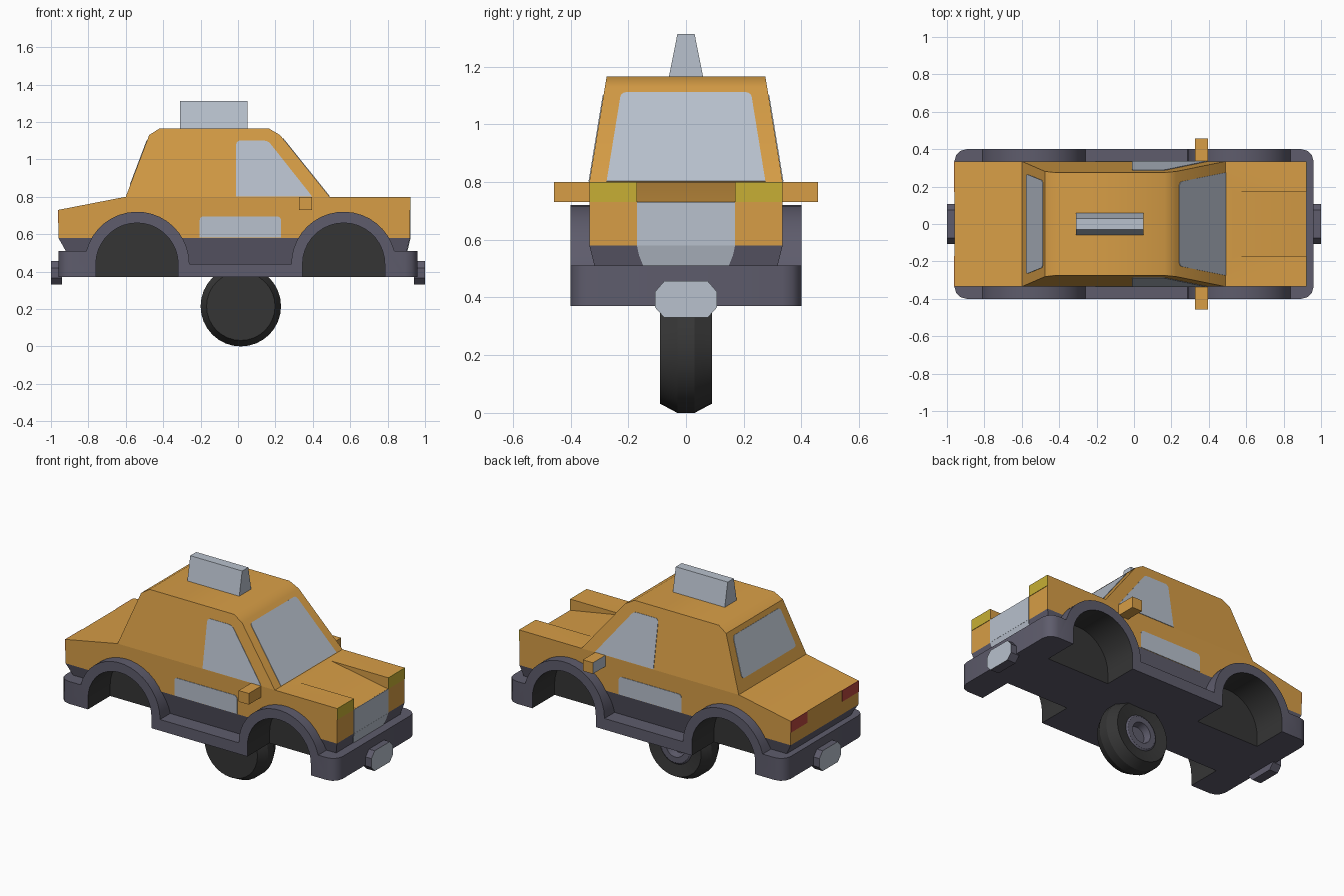
import bpy, bmesh, math
from mathutils import Vector

cube = bpy.data.objects.get("Cube")
if cube:
    bpy.data.objects.remove(cube, do_unlink=True)


def material(name, r, g, b):
    m = bpy.data.materials.new(name)
    m.use_nodes = True
    m.diffuse_color = (r, g, b, 1)
    m.node_tree.nodes["Principled BSDF"].inputs["Base Color"].default_value = (r, g, b, 1)
    return m


ORANGE = material("taxi orange", 0.68, 0.34, 0.061)
DARK = material("dark trim", 0.112, 0.107, 0.15)
GREY = material("light grey", 0.48, 0.533, 0.61)
BLACK = material("rubber black", 0.036, 0.036, 0.036)
YELLOW = material("lamp yellow", 0.57, 0.43, 0.035)
RED = material("lamp red", 0.5, 0.065, 0.05)


def finish(name, bm, *mats):
    bmesh.ops.recalc_face_normals(bm, faces=bm.faces)
    mesh = bpy.data.meshes.new(name)
    bm.to_mesh(mesh)
    bm.free()
    ob = bpy.data.objects.new(name, mesh)
    bpy.context.collection.objects.link(ob)
    for m in mats:
        mesh.materials.append(m)
    return ob


def smooth(ob, angle=35):
    bpy.ops.object.select_all(action='DESELECT')
    ob.select_set(True)
    bpy.context.view_layer.objects.active = ob
    bpy.ops.object.shade_smooth_by_angle(angle=math.radians(angle))


def paint(ob, rule, index=1):
    for f in ob.data.polygons:
        if rule(f):
            f.material_index = index


def loft(name, rings, *mats):
    """Closed solid through rings that have equal point counts."""
    bm = bmesh.new()
    loops = [[bm.verts.new(p) for p in ring] for ring in rings]
    n = len(loops[0])
    for a, b in zip(loops, loops[1:]):
        for i in range(n):
            j = (i + 1) % n
            bm.faces.new((a[i], a[j], b[j], b[i]))
    bm.faces.new(loops[0])
    bm.faces.new(loops[-1])
    return finish(name, bm, *mats)


def prism_y(name, pts, y0, y1, *mats):
    return loft(name, [[(x, y, z) for x, z in pts] for y in (y0, y1)], *mats)


def prism_x(name, pts, x0, x1, *mats):
    return loft(name, [[(x, y, z) for y, z in pts] for x in (x0, x1)], *mats)


def rect(x0, x1, y0, y1, z):
    return [(x0, y0, z), (x1, y0, z), (x1, y1, z), (x0, y1, z)]


def plate(name, pts, mat, soft=(), radius=0.02):
    """Thin plate straddling a surface, with chosen corners rounded."""
    bm = bmesh.new()
    verts = [bm.verts.new(p) for p in pts]
    bm.faces.new(verts)
    if soft:
        bmesh.ops.bevel(bm, geom=[verts[i] for i in soft], offset=radius,
                        segments=3, profile=0.5, affect='VERTICES')
    bm.normal_update()
    f = bm.faces[:][0]
    n = f.normal.copy()
    ring = [v.co.copy() for v in f.verts]
    bm.free()
    return loft(name, [[p + n * d for p in ring] for d in (-0.003, 0.003)], mat)


def cut(ob, cutters):
    for c in cutters:
        mod = ob.modifiers.new("cut", 'BOOLEAN')
        mod.operation, mod.solver, mod.object = 'DIFFERENCE', 'EXACT', c
        bpy.context.view_layer.objects.active = ob
        bpy.ops.object.modifier_apply(modifier=mod.name)
    for c in cutters:
        bpy.data.objects.remove(c, do_unlink=True)


AXLES, AXLE_Z, WELL_R, ARCH_R = (-0.54, 0.565), 0.44, 0.22, 0.28


def arc(cx, r, start=math.pi, end=0.0, n=18):
    angles = [start + (end - start) * i / n for i in range(n + 1)]
    return [(cx + r * math.cos(a), AXLE_Z + r * math.sin(a)) for a in angles]


def well_cutters(r, inner):
    made = []
    for cx in AXLES:
        pts = arc(cx, r) + [(cx + r, 0.3), (cx - r, 0.3)]
        for s in (-1, 1):
            made.append(prism_y("well_cutter", pts, s * inner, s * 0.5))
    return made


# Chassis with bumpers, sills, arches and wheel wells
lip = math.asin((0.51 - AXLE_Z) / ARCH_R)
outline = [(-0.96, 0.37), (-0.96, 0.51)]
outline += arc(AXLES[0], ARCH_R, math.pi - lip, 0) + arc(AXLES[1], ARCH_R, math.pi, lip)
outline += [(0.96, 0.51), (0.96, 0.37)]
chassis = prism_y("chassis", outline, -0.4, 0.4, DARK, BLACK)
bm = bmesh.new()
bm.from_mesh(chassis.data)
corners = [e for e in bm.edges if all(abs(v.co.x) > 0.95 for v in e.verts)
           and abs(e.verts[0].co.z - e.verts[1].co.z) > 0.1]
bmesh.ops.bevel(bm, geom=corners, offset=0.065, segments=3, profile=0.5, affect='EDGES')
bm.to_mesh(chassis.data)
bm.free()
cut(chassis, well_cutters(WELL_R, 0.18))
paint(chassis, lambda f: abs(f.center.y) < 0.395 and min(
    math.hypot(f.center.x - cx, f.center.z - AXLE_Z) for cx in AXLES) < 0.235)
smooth(chassis)

# Tapered dark lower body
lower = loft("lower_body", [rect(-0.87, 0.88, -0.295, 0.295, 0.42),
                            rect(-0.96, 0.92, -0.335, 0.335, 0.58)], DARK)
cut(lower, well_cutters(0.24, 0.16))

# Main body with a sloping channel in the hood
body = prism_y("body", [(-0.96, 0.58), (0.92, 0.58), (0.92, 0.8), (0.49, 0.8),
                        (-0.6, 0.8), (-0.96, 0.73)], -0.335, 0.335, ORANGE)
channel = prism_y("channel_cutter", [(0.53, 0.8), (0.53, 0.9), (1.0, 0.9), (1.0, 0.716)],
                  -0.17, 0.17)
cut(body, [channel] + well_cutters(0.24, 0.16))
smooth(body, 20)


# Cabin
def side_y(z):
    return 0.335 - (z - 0.8) * 0.164


def front_x(z):
    return 0.49 - (z - 0.8) * 0.803


def rear_x(z):
    return -0.6 + (z - 0.8) * 0.379


cabin = loft("cabin", [rect(x0, x1, -side_y(z), side_y(z), z) for x0, x1, z in
                       ((-0.6, 0.49, 0.8), (-0.475, 0.225, 1.13), (-0.42, 0.165, 1.165))],
             ORANGE)
smooth(cabin)

# Windscreen and rear window
for name, fx, z0, z1, w0, w1, soft in (
        ("windscreen", front_x, 0.802, 1.11, 0.275, 0.225, (2, 3)),
        ("rear_window", rear_x, 0.866, 1.10, 0.268, 0.232, (0, 1, 2, 3))):
    plate(name, [(fx(z0), -w0, z0), (fx(z0), w0, z0),
                 (fx(z1), w1, z1), (fx(z1), -w1, z1)], GREY, soft)

# Parts on both sides
for s, side in ((1, "left"), (-1, "right")):
    window = [(-0.01, 0.802), (0.395, 0.802), (0.37, 0.835), (0.16, 1.10), (-0.01, 1.10)]
    plate(side + "_window", [(x, s * side_y(z), z) for x, z in window], GREY, (3, 4))
    plate(side + "_door_panel", [(x, s * 0.335, z) for x, z in (
        (-0.205, 0.582), (0.23, 0.582), (0.23, 0.695), (-0.205, 0.695))], GREY, (2, 3))
    mirror = prism_y(side + "_mirror", [(0.325, 0.73), (0.395, 0.73), (0.395, 0.8),
                                        (0.325, 0.8)], s * 0.32, s * 0.457, ORANGE, GREY)
    paint(mirror, lambda f: f.normal.x < -0.9)
    for name, x, z0, z1, mat in (("headlight", 0.92, 0.73, 0.8, YELLOW),
                                 ("tail_light", -0.96, 0.66, 0.73, RED)):
        a, b = s * 0.172, s * 0.335
        plate(side + "_" + name, [(x, a, z0), (x, b, z0), (x, b, z1), (x, a, z1)], mat)

# Grille, upright above and sloped below
plate("grille", [(0.92, -0.17, 0.58), (0.92, 0.17, 0.58),
                 (0.92, 0.17, 0.73), (0.92, -0.17, 0.73)], GREY)
plate("lower_grille", [(0.903, -0.148, 0.51), (0.903, 0.148, 0.51), (0.912, 0.163, 0.547),
                       (0.92, 0.17, 0.58), (0.92, -0.17, 0.58), (0.912, -0.163, 0.547)], GREY)

# Bumper pads with pale faces
pad = [(-0.107, 0.365), (-0.075, 0.33), (0.075, 0.33), (0.107, 0.365),
       (0.107, 0.42), (0.075, 0.457), (-0.075, 0.457), (-0.107, 0.42)]
for s, end in ((1, "front"), (-1, "rear")):
    ob = prism_x(end + "_bumper_pad", pad, s * 0.94, s, DARK, GREY)
    paint(ob, lambda f: f.normal.x * s > 0.9)

# Roof sign
loft("roof_sign", [rect(-0.31, 0.05, -0.06, 0.06, 1.16),
                   rect(-0.31, 0.05, -0.03, 0.03, 1.312)], GREY)

# Single wheel, with its hub on the left face
bm = bmesh.new()
profile = [(0, -0.09), (0.183, -0.09), (0.215, -0.03), (0.215, 0.03), (0.183, 0.09),
           (0.11, 0.078), (0.1, 0.085), (0.065, 0.085), (0.055, 0.04), (0, 0.04)]
centre = Vector((0.015, 0, 0.215))
verts = [bm.verts.new(centre + Vector((r, y, 0))) for r, y in profile]
edges = [bm.edges.new(pair) for pair in zip(verts, verts[1:])]
bmesh.ops.spin(bm, geom=verts + edges, cent=centre, axis=(0, 1, 0),
               angle=math.tau, steps=32)
bmesh.ops.remove_doubles(bm, verts=bm.verts, dist=0.0005)
wheel = finish("wheel", bm, BLACK, DARK)
paint(wheel, lambda f: f.center.y > 0.035 and (f.center - centre).xz.length < 0.108)
smooth(wheel, 25)
